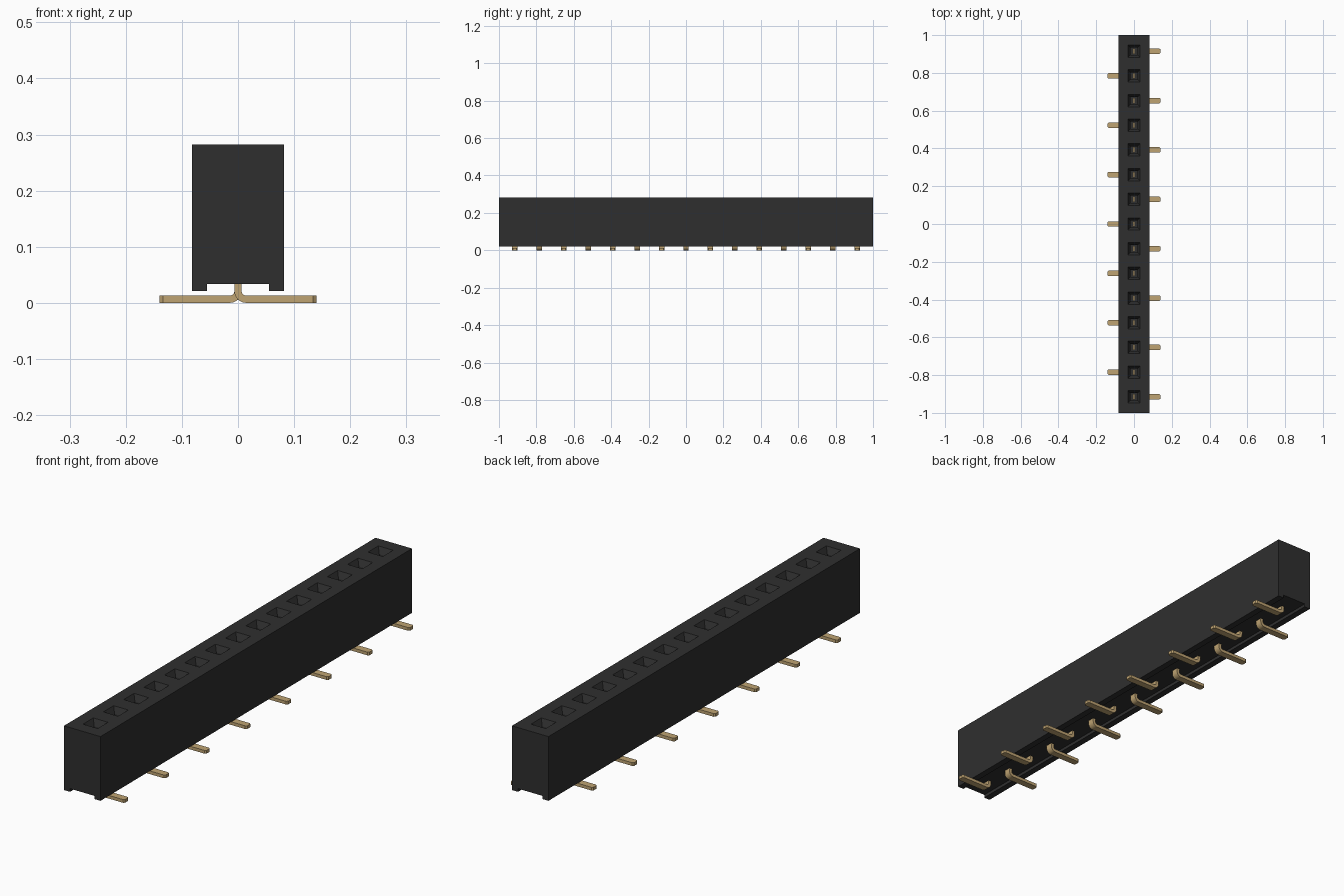
import bpy, bmesh, math

cube = bpy.data.objects.get("Cube")
if cube:
    bpy.data.objects.remove(cube, do_unlink=True)

COUNT, PITCH = 15, 0.1307
TOP, BOTTOM, GROOVE = 0.282, 0.021, 0.034
HALF_W, GROOVE_W = 0.082, 0.055
PIN_T, PIN_W = 0.013, 0.029


def material(name, rgb, roughness):
    m = bpy.data.materials.new(name)
    m.use_nodes = True
    m.diffuse_color = (*rgb, 1)
    bsdf = m.node_tree.nodes["Principled BSDF"]
    bsdf.inputs["Base Color"].default_value = (*rgb, 1)
    bsdf.inputs["Roughness"].default_value = roughness
    return m


def finish(bm, name, mat):
    bmesh.ops.remove_doubles(bm, verts=bm.verts, dist=1e-5)
    bmesh.ops.recalc_face_normals(bm, faces=bm.faces)
    mesh = bpy.data.meshes.new(name)
    bm.to_mesh(mesh)
    bm.free()
    mesh.materials.append(mat)
    obj = bpy.data.objects.new(name, mesh)
    bpy.context.collection.objects.link(obj)
    return obj


def bridge(bm, a, b, closed=True):
    n = len(a)
    for i in range(n if closed else n - 1):
        j = (i + 1) % n
        bm.faces.new((a[i], a[j], b[j], b[i]))


black = material("black plastic", (0.028, 0.028, 0.028), 0.6)
gold = material("gold contact", (0.52, 0.37, 0.17), 0.4)
pin_ys = [(i - (COUNT - 1) / 2) * PITCH for i in range(COUNT)]

# Housing: a grooved profile repeated between cells, with a funnel socket in each
profile = [(HALF_W, TOP), (HALF_W, BOTTOM), (GROOVE_W, BOTTOM), (GROOVE_W, GROOVE),
           (-GROOVE_W, GROOVE), (-GROOVE_W, BOTTOM), (-HALF_W, BOTTOM), (-HALF_W, TOP)]
bounds = [-1.0] + [y + PITCH / 2 for y in pin_ys[:-1]] + [1.0]
bm = bmesh.new()
sections = [[bm.verts.new((x, y, z)) for x, z in profile] for y in bounds]
bm.faces.new(sections[0])
bm.faces.new(sections[-1])
for a, b, y in zip(sections, sections[1:], pin_ys):
    bridge(bm, a, b, closed=False)
    ring = [a[-1], a[0], b[0], b[-1]]
    # Socket mouth, end of the funnel, and socket floor
    for half, z in ((0.033, TOP), (0.019, TOP - 0.025), (0.019, 0.06)):
        nxt = [bm.verts.new((sx * half, y + sy * half, z))
               for sx, sy in ((-1, -1), (1, -1), (1, 1), (-1, 1))]
        bridge(bm, ring, nxt)
        ring = nxt
    bm.faces.new(ring)
finish(bm, "housing", black)

# Pin path: upper and lower edges in x-z with half width, bent once toward the foot
r_in, r_out = 0.008, 0.008 + PIN_T
cx = r_out - PIN_T / 2
path = [((PIN_T / 2, 0.2), (-PIN_T / 2, 0.2), PIN_W / 2)]
for k in range(9):
    t = math.pi + k * math.pi / 16
    path.append(((cx + r_in * math.cos(t), r_out + r_in * math.sin(t)),
                 (cx + r_out * math.cos(t), r_out + r_out * math.sin(t)), PIN_W / 2))
for x, w in ((0.134, PIN_W / 2), (0.14, PIN_W / 3)):
    path.append(((x, PIN_T), (x, 0.0), w))

# Pins, with feet pointing alternately left and right
for i, y in enumerate(pin_ys):
    side = 1 if i % 2 == 0 else -1
    bm = bmesh.new()
    rings = []
    for (ix, iz), (ox, oz), w in path:
        rings.append([bm.verts.new(p) for p in (
            (side * ix, y - w, iz), (side * ix, y + w, iz),
            (side * ox, y + w, oz), (side * ox, y - w, oz))])
    for a, b in zip(rings, rings[1:]):
        bridge(bm, a, b)
    bm.faces.new(rings[0])
    bm.faces.new(rings[-1])
    pin = finish(bm, f"pin_{i + 1:02d}", gold)
    bpy.ops.object.select_all(action='DESELECT')
    pin.select_set(True)
    bpy.context.view_layer.objects.active = pin
    bpy.ops.object.shade_smooth_by_angle(angle=math.radians(25))
